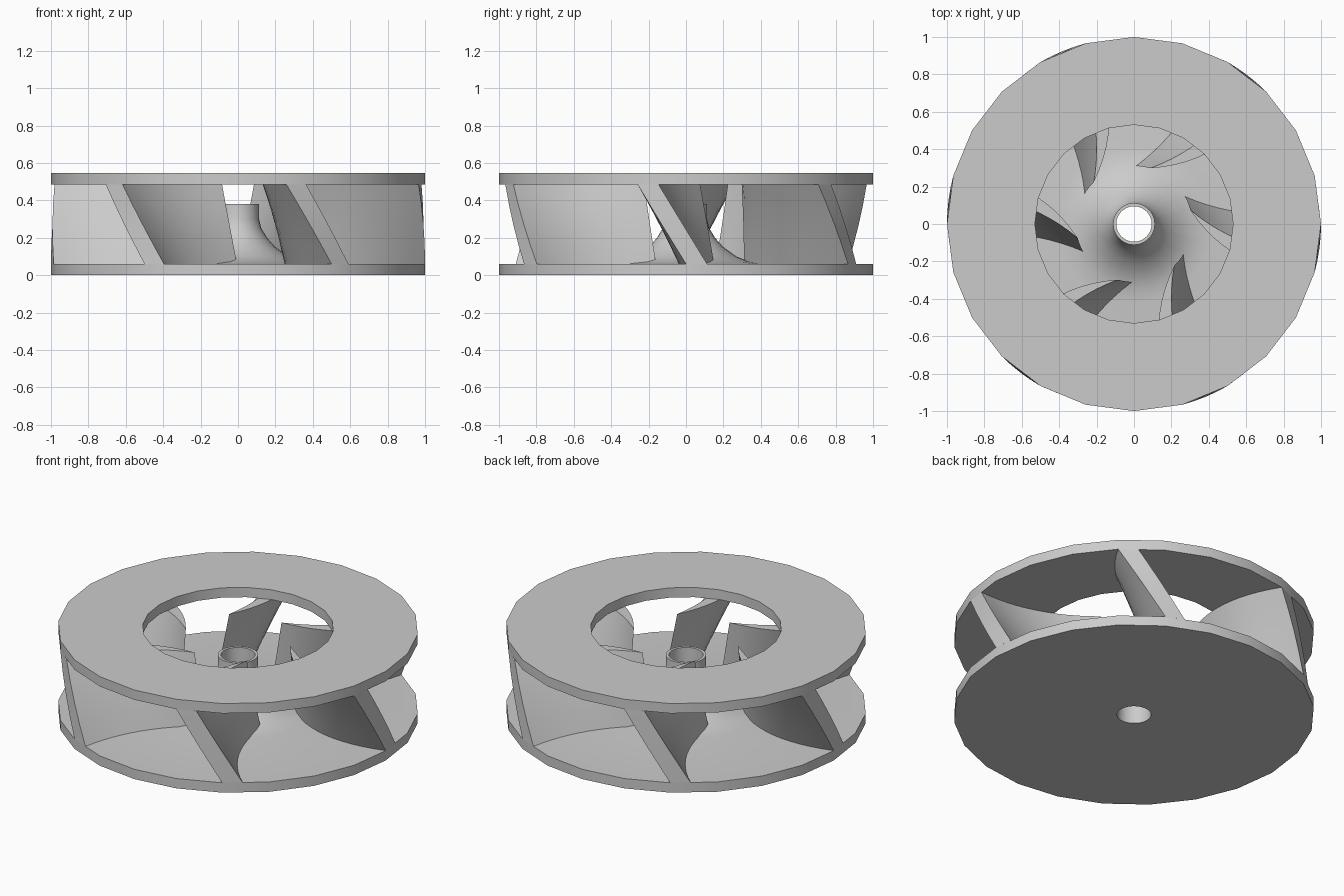
import bpy, bmesh
from math import cos, sin, pi, radians
from mathutils import Vector

SIDES = 24          # facets of the plates
BLADES = 6
FLOOR, CEILING, TOP = 0.06, 0.485, 0.545
TWIST = 15          # degrees each blade leans between the plates

cube = bpy.data.objects.get("Cube")
if cube:
    bpy.data.objects.remove(cube, do_unlink=True)

metal = bpy.data.materials.new("plain grey")
metal.use_nodes = True
GREY = (0.6, 0.6, 0.6, 1)
metal.diffuse_color = GREY
metal.node_tree.nodes["Principled BSDF"].inputs["Base Color"].default_value = GREY


def finish(name, bm):
    bmesh.ops.recalc_face_normals(bm, faces=bm.faces)
    mesh = bpy.data.meshes.new(name)
    bm.to_mesh(mesh)
    bm.free()
    mesh.materials.append(metal)
    obj = bpy.data.objects.new(name, mesh)
    bpy.context.collection.objects.link(obj)
    bpy.ops.object.select_all(action="DESELECT")
    obj.select_set(True)
    bpy.context.view_layer.objects.active = obj
    bpy.ops.object.shade_smooth_by_angle(angle=radians(30))
    return obj


def polar(radius, degrees):
    a = radians(degrees)
    return Vector((radius * cos(a), radius * sin(a)))


def skin(bm, rings, closed):
    """Join neighbouring rings of vertices with quads."""
    pairs = list(zip(rings, rings[1:]))
    if closed:
        pairs.append((rings[-1], rings[0]))
    for a, b in pairs:
        for i in range(len(a)):
            j = (i + 1) % len(a)
            bm.faces.new((a[i], a[j], b[j], b[i]))


def lathe(name, profile):
    """Revolve a closed (radius, height) outline about the z axis."""
    bm = bmesh.new()
    rings = []
    for k in range(SIDES):
        a = 2 * pi * k / SIDES
        rings.append([bm.verts.new((r * cos(a), r * sin(a), z)) for r, z in profile])
    skin(bm, rings, closed=True)
    return finish(name, bm)


# Solid lower plate flowing up into a hollow hub
fillet = [(0.42, FLOOR), (0.34, 0.072), (0.27, 0.1), (0.2, 0.15),
          (0.155, 0.2), (0.125, 0.25), (0.112, 0.3)]
lathe("base_plate_and_hub",
      [(0.095, 0), (1, 0), (1, FLOOR)] + fillet + [(0.112, 0.38), (0.095, 0.38)])

# Open upper ring
lathe("top_ring", [(0.53, CEILING), (1, CEILING), (1, TOP), (0.53, TOP)])


def arc(start, middle, end, m, steps=12):
    """Smooth curve through three points, reaching the middle one at m."""
    pts = []
    for i in range(steps + 1):
        t = i / steps
        pts.append(start * ((t - m) * (t - 1) / m)
                   + middle * (t * (t - 1) / (m * (m - 1)))
                   + end * (t * (t - m) / (1 - m)))
    return pts


# Tapered blade outline: two curved sides meeting at a sharp inner tip
tip = polar(0.31, 29)
hollow_side = arc(polar(1, 0), polar(0.53, -0.4), tip, 0.61)
full_side = arc(polar(0.992, 6.5), polar(0.53, 7.6), tip, 0.64)
outline = hollow_side + full_side[-2::-1]


def blade(name, heading, layers=4):
    bm = bmesh.new()
    rings = []
    for k in range(layers + 1):
        t = k / layers
        a = radians(heading - TWIST * t)
        z = FLOOR + (CEILING - FLOOR) * t
        rings.append([bm.verts.new((p.x * cos(a) - p.y * sin(a),
                                    p.x * sin(a) + p.y * cos(a), z)) for p in outline])
    skin(bm, rings, closed=False)
    bm.faces.new(rings[0])
    bm.faces.new(rings[-1])
    return finish(name, bm)


for n in range(BLADES):
    blade(f"blade_{n + 1}", 360 / BLADES * n)
